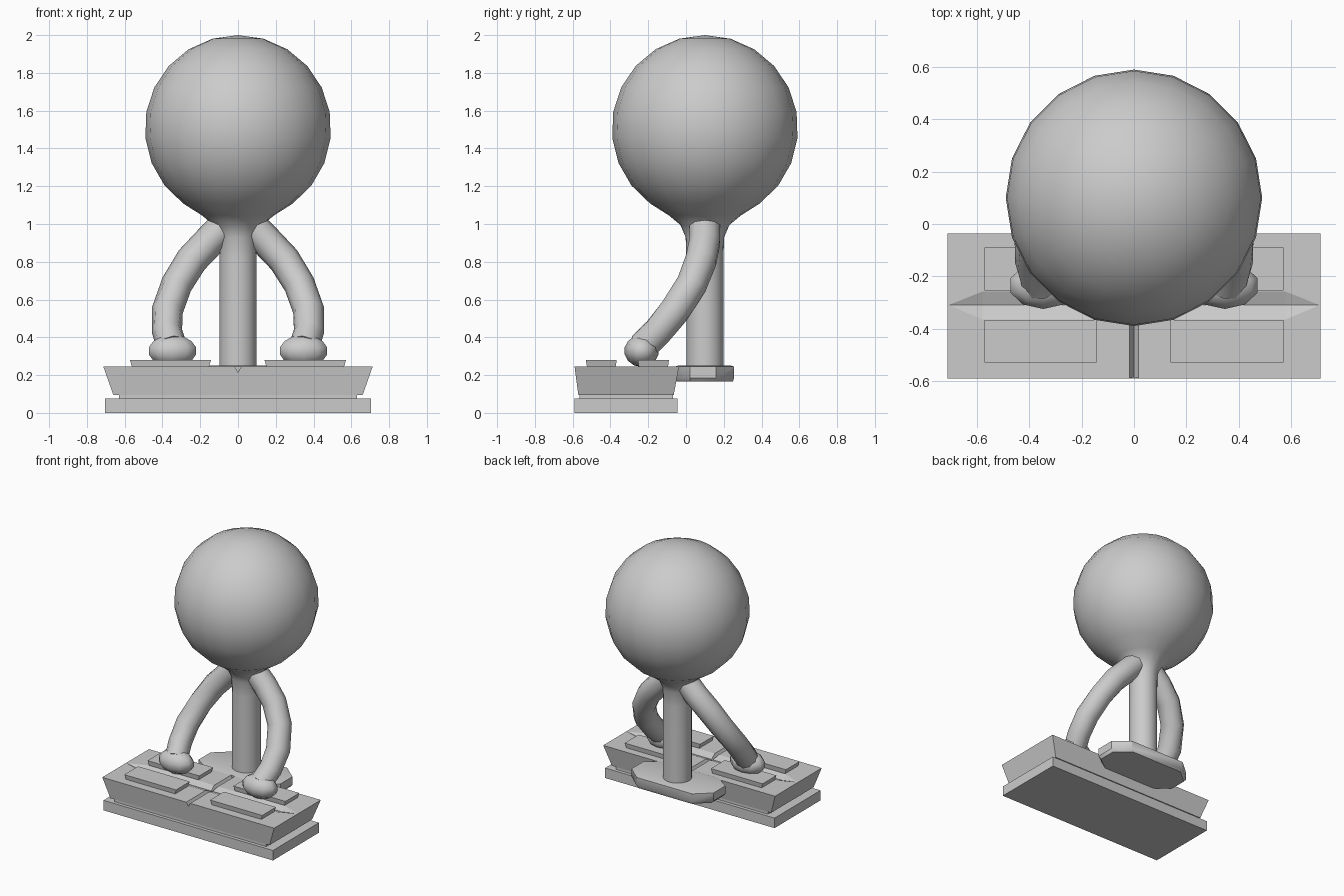
import bpy, bmesh, math
from mathutils import Vector

if "Cube" in bpy.data.objects:
    bpy.data.objects.remove(bpy.data.objects["Cube"])

grey = bpy.data.materials.new("plain grey")
grey.diffuse_color = (0.6, 0.6, 0.6, 1)
grey.use_nodes = True
grey.node_tree.nodes["Principled BSDF"].inputs["Base Color"].default_value = grey.diffuse_color


def finish(name, bm, smooth=None):
    bmesh.ops.recalc_face_normals(bm, faces=bm.faces)
    me = bpy.data.meshes.new(name)
    bm.to_mesh(me)
    bm.free()
    ob = bpy.data.objects.new(name, me)
    bpy.context.collection.objects.link(ob)
    me.materials.append(grey)
    if smooth:
        bpy.ops.object.select_all(action='DESELECT')
        ob.select_set(True)
        bpy.context.view_layer.objects.active = ob
        bpy.ops.object.shade_smooth_by_angle(angle=math.radians(smooth))
    return ob


def loft(name, rings, smooth=None):
    """Skin a list of closed rings and cap both ends."""
    bm = bmesh.new()
    rows = [[bm.verts.new(p) for p in r] for r in rings]
    n = len(rows[0])
    for a, b in zip(rows, rows[1:]):
        for i in range(n):
            j = (i + 1) % n
            bm.faces.new((a[i], a[j], b[j], b[i]))
    bm.faces.new(rows[0])
    bm.faces.new(rows[-1])
    bmesh.ops.remove_doubles(bm, verts=bm.verts, dist=0.0005)
    return finish(name, bm, smooth)


def rect(x0, x1, y0, y1, z):
    return [(x0, y0, z), (x1, y0, z), (x1, y1, z), (x0, y1, z)]


def cut(ob, cutter):
    mod = ob.modifiers.new("groove", 'BOOLEAN')
    mod.operation = 'DIFFERENCE'
    mod.solver = 'EXACT'
    mod.object = cutter
    cutter.hide_render = True
    cutter.hide_set(True)


# Console: base slab, recessed step and flared deck
loft("base_slab", [rect(-.703, .703, -.59, -.045, 0), rect(-.703, .703, -.59, -.045, .075)])
loft("console_step", [rect(-.63, .63, -.565, -.07, .07), rect(-.63, .63, -.565, -.07, .1)])
deck = loft("console_deck", [rect(-.66, .66, -.57, -.065, .095), rect(-.713, .713, -.59, -.037, .245)])

# V grooves across the deck, one per direction
cut(deck, loft("lengthwise_cutter", [
    [(-.025, y, .26), (.025, y, .26), (0, y, .215)] for y in (-.7, .05)]))
bm = bmesh.new()
ends = [bm.verts.new((s * .71, -.31, .2451)) for s in (-1, 1)]
left, right = [[bm.verts.new(p) for p in ((s * .58, -.365, .2451), (s * .58, -.258, .2451),
                                          (s * .58, -.31, .225))] for s in (-1, 1)]
for i in range(3):
    j = (i + 1) % 3
    bm.faces.new((left[i], left[j], right[j], right[i]))
    bm.faces.new((left[i], left[j], ends[0]))
    bm.faces.new((right[i], right[j], ends[1]))
cut(deck, finish("crosswise_cutter", bm))

# Four raised pads, slightly wider at the top
for row, y0, y1 in (("front", -.53, -.367), ("back", -.255, -.09)):
    for side, x0, x1 in (("left", -.572, -.143), ("right", .14, .572)):
        loft(f"{row}_{side}_pad", [rect(x0 + .012, x1 - .012, y0 + .006, y1 - .006, .24),
                                   rect(x0, x1, y0, y1, .28)])

# Head, flared neck and post in one turned shape
SEG = 20
profile = [(.098, .24), (.098, .55), (.098, .82), (.102, .93), (.13, .995), (.19, 1.045)]
profile += [(.493 * math.sin(t), 1.507 - .493 * math.cos(t))
            for t in (math.radians(a) for a in range(36, 181, 16))]
profile.append((.0001, 2.0))
loft("head_and_post", [[(r * math.sin(2 * math.pi * i / SEG),
                         .1 + r * math.cos(2 * math.pi * i / SEG), z) for i in range(SEG)]
                       for r, z in profile], 60)

# Foot plate with clipped corners
outline = [(-.23, -.06), (.23, -.06), (.34, .02), (.34, .16), (.23, .255), (-.23, .255), (-.34, .16), (-.34, .02)]
loft("foot_plate", [[(x * k, .1 + (y - .1) * k, z) for x, y in outline]
                    for k, z in ((.95, .165), (1, .185), (1, .245), (.9, .25))], 40)

# Bent arms swept along a path, each ending in a rounded hand
PATH = [(.06, .1, 1.0, .085), (.15, .1, .91, .085), (.245, .08, .81, .085), (.325, .03, .68, .083),
        (.375, -.06, .54, .083), (.375, -.15, .43, .08), (.35, -.23, .35, .08)]
for side, s in (("left", -1), ("right", 1)):
    pts = [Vector((s * x, y, z)) for x, y, z, r in PATH]
    rings = []
    for k, p in enumerate(pts):
        d = (pts[min(k + 1, len(pts) - 1)] - pts[max(k - 1, 0)]).normalized()
        u = d.cross(Vector((0, 1, 0))).normalized()
        v = d.cross(u)
        rings.append([p + PATH[k][3] * (u * math.cos(a) + v * math.sin(a))
                      for a in (2 * math.pi * i / 10 for i in range(10))])
    loft(f"{side}_arm", rings, 60)
    bm = bmesh.new()
    bmesh.ops.create_uvsphere(bm, u_segments=10, v_segments=7, radius=1)
    for vert in bm.verts:
        c = vert.co
        vert.co = (s * .347 + c.x * .135, -.235 + c.y * .092, .328 + c.z * .085)
    finish(f"{side}_hand", bm, 60)
